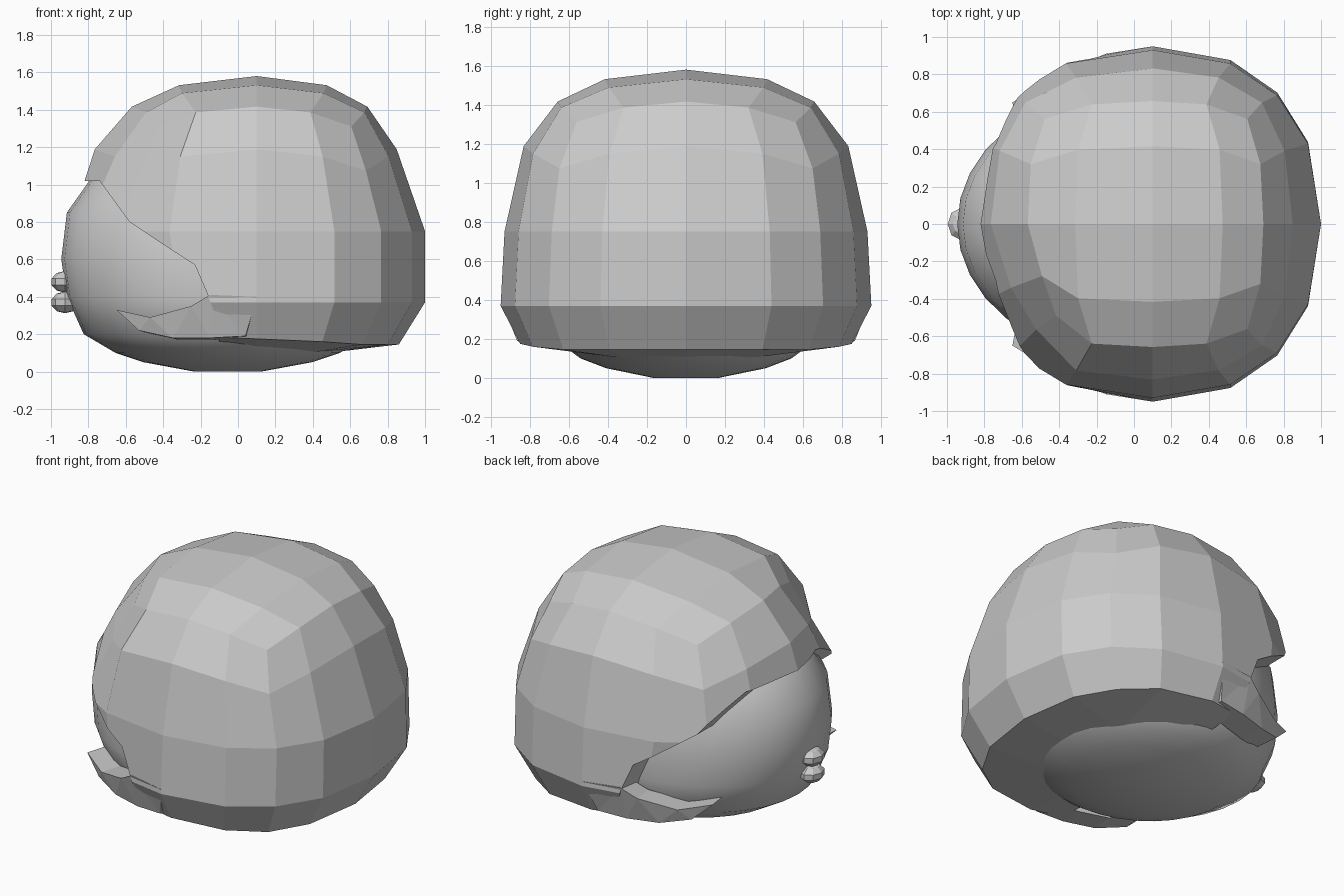
import bpy, bmesh, math
from mathutils import Vector

cube = bpy.data.objects.get("Cube")
if cube:
    bpy.data.objects.remove(cube, do_unlink=True)

grey = bpy.data.materials.new("plain_grey")
grey.use_nodes = True
grey.diffuse_color = (0.6, 0.6, 0.6, 1)
grey.node_tree.nodes["Principled BSDF"].inputs["Base Color"].default_value = (0.6, 0.6, 0.6, 1)


def make_object(name, bm, smooth=False):
    bmesh.ops.recalc_face_normals(bm, faces=bm.faces)
    for f in bm.faces:
        f.smooth = smooth
    mesh = bpy.data.meshes.new(name)
    bm.to_mesh(mesh)
    bm.free()
    mesh.materials.append(grey)
    ob = bpy.data.objects.new(name, mesh)
    bpy.context.collection.objects.link(ob)
    return ob


def slab(name, outer, inner, caps):
    """Closed solid between two matching outlines; caps list the end faces."""
    bm = bmesh.new()
    a = [bm.verts.new(p) for p in outer]
    b = [bm.verts.new(p) for p in inner]
    n = len(a)
    for cap in caps:
        bm.faces.new([a[i] for i in cap])
        bm.faces.new([b[i] for i in reversed(cap)])
    for i in range(n):
        j = (i + 1) % n
        bm.faces.new((a[i], b[i], b[j], a[j]))
    bmesh.ops.triangulate(bm, faces=bm.faces)
    return make_object(name, bm)


# Head: smooth lofted rings, narrower across y towards the top
profile = [(0, .18), (.05, .45), (.1, .6), (.2, .77), (.4, .86), (.6, .89),
           (.85, .86), (1.02, .74), (1.2, .55), (1.35, .3)]
bm = bmesh.new()
rings, seg = [], 32
for z, r in profile:
    ry = r * (.92 - .2 * min(z, .6))
    rings.append([bm.verts.new((r * math.cos(t) - .055, ry * math.sin(t), z))
                  for t in (2 * math.pi * i / seg for i in range(seg))])
for lo, hi in zip(rings, rings[1:]):
    for i in range(seg):
        j = (i + 1) % seg
        bm.faces.new((lo[i], lo[j], hi[j], hi[i]))
bm.faces.new(rings[0])
bm.faces.new(rings[-1])
make_object("head", bm, smooth=True)

# Hair: rounded cube with a flared lower edge
bm = bmesh.new()
bmesh.ops.create_cube(bm, size=2)
bmesh.ops.subdivide_edges(bm, edges=bm.edges[:], cuts=3, use_grid_fill=True)
power = 2.3
for v in bm.verts:
    c = v.co.copy()
    n = c.normalized()
    flat = Vector((c.x, c.y))
    # Slightly square plan
    if flat.length > .1:
        square = flat / (abs(c.x) ** power + abs(c.y) ** power) ** (1 / power)
    else:
        square = flat
    if c.z > -.25:
        side = square * math.hypot(n.x, n.y)
        rise = n.z + .1 * math.sin(math.pi * max(n.z, 0) ** 1.5)
        x, y, z = side.x * .9, side.y * .93, .75 + .83 * rise
        if n.x < 0:
            x *= 1.12 - .1 * max(n.z, 0)
        elif c.z > .25:
            x *= .93
    elif c.z > -.75:
        x, y, z = square.x * .9, square.y * .95, .37
    else:
        size = max(abs(c.x), abs(c.y))
        x, y = square.x * size * .76, square.y * size * .85
        z = .175 - .03 * c.x - .12 * (1 - size)
    # Parted side is swept back
    if x < -.45 and y < -.1 and z > .9:
        x += .06
        y *= .87
    v.co = (x + .1, y, z)
hair = make_object("hair", bm)

# Face opening cut through the front of the hair
opening = [(-1.3, 1.02), (-.74, 1.02), (-.58, .8), (-.37, .66), (-.23, .57),
           (-.17, .43), (-.12, .3), (-.05, -.2), (-1.3, -.2)]
cutter = slab("face_cutter", [(x, -1.3, z) for x, z in opening],
              [(x, 1.3, z) for x, z in opening], [range(len(opening))])
cutter.hide_render = True
cut = hair.modifiers.new("face_opening", 'BOOLEAN')
cut.operation, cut.solver, cut.object = 'DIFFERENCE', 'EXACT', cutter
bpy.context.view_layer.objects.active = hair
bpy.ops.object.modifier_apply(modifier=cut.name)
bpy.data.objects.remove(cutter, do_unlink=True)

# Pointed lock in front of each ear: upper edge, tip, lower edge
lock = [(.1, .4, .95), (-.15, .41, .91), (-.25, .35, .87), (-.47, .29, .76),
        (-.65, .33, .65),
        (-.53, .22, .7), (-.35, .18, .78), (-.15, .18, .84), (.04, .19, .865)]
strips = [(0, 1, 7, 8), (1, 2, 6, 7), (2, 3, 5, 6), (3, 4, 5)]
for name, s in (("right_lock", -1), ("left_lock", 1)):
    slab(name, [(x, s * y, z) for x, z, y in lock],
         [(x + .03, s * (y - .16), z - .01) for x, z, y in lock], strips)

# Lips: two low rounded lobes
for name, z in (("upper_lip", .48), ("lower_lip", .37)):
    bm = bmesh.new()
    bmesh.ops.create_uvsphere(bm, u_segments=8, v_segments=5, radius=1)
    for v in bm.verts:
        v.co = (v.co.x * .075 - .925, v.co.y * .09, v.co.z * .058 + z)
    make_object(name, bm)
